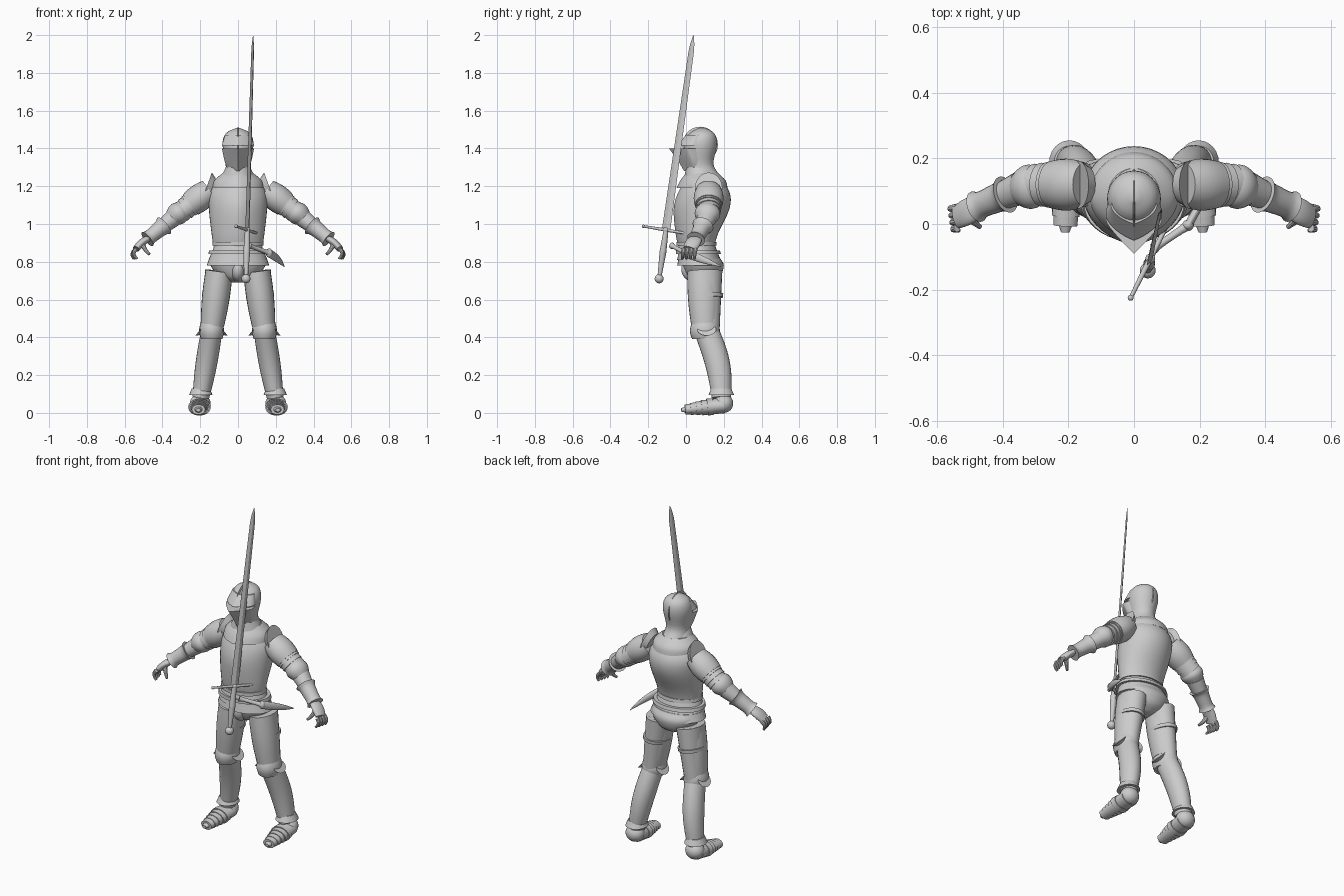
import bpy, bmesh, math
from mathutils import Vector

if "Cube" in bpy.data.objects:
    bpy.data.objects.remove(bpy.data.objects["Cube"])

GREY = (.6, .6, .6, 1)
steel = bpy.data.materials.new("steel grey")
steel.use_nodes = True
steel.diffuse_color = GREY
steel.node_tree.nodes["Principled BSDF"].inputs["Base Color"].default_value = GREY

ACROSS, ALONG, UP = Vector((1, 0, 0)), Vector((0, 1, 0)), Vector((0, 0, 1))
ORIGIN = Vector((0, 0, 0))


def finish(name, bm, mirror):
    """Turn a bmesh into a smooth shaded part, optionally mirrored to the other side."""
    bmesh.ops.recalc_face_normals(bm, faces=bm.faces)
    mesh = bpy.data.meshes.new(name)
    bm.to_mesh(mesh)
    bm.free()
    mesh.materials.append(steel)
    part = bpy.data.objects.new(name, mesh)
    bpy.context.collection.objects.link(part)
    if mirror:
        part.modifiers.new("Mirror", "MIRROR")
    bpy.ops.object.select_all(action="DESELECT")
    part.select_set(True)
    bpy.context.view_layer.objects.active = part
    bpy.ops.object.shade_smooth_by_angle(angle=math.radians(30))


def skin(name, rings, mirror):
    """Join rings of points into a closed surface."""
    bm = bmesh.new()
    loops = [[bm.verts.new(point) for point in ring] for ring in rings]
    for low, high in zip(loops, loops[1:]):
        for i in range(len(low)):
            bm.faces.new((low[i - 1], low[i], high[i], high[i - 1]))
    bm.faces.new(loops[0])
    bm.faces.new(loops[-1])
    finish(name, bm, mirror)


def blend(rows, steps=4):
    """Smooth spline through a few rows of values."""
    rows = [Vector(row) for row in rows]
    result = []
    for i in range(len(rows) - 1):
        before, a, b, after = rows[max(i - 1, 0)], rows[i], rows[i + 1], rows[min(i + 2, len(rows) - 1)]
        for step in range(steps):
            t = step / steps
            slope_a, slope_b = (b - before) / 2, (after - a) / 2
            ease = t * t * (3 - 2 * t)
            result.append(a.lerp(b, ease) + slope_a * t * (1 - t) ** 2 - slope_b * t * t * (1 - t))
    return result + [rows[-1]]


def body(name, *rows, keel=0, sides=36):
    """Level rings from rows of height, half width, front y and back y; keel sharpens the front."""
    rings = []
    for z, width, front, back in blend(rows):
        ring = []
        for i in range(sides):
            turn = math.tau * i / sides
            c, s = math.cos(turn), math.sin(turn)
            if s > 0:
                s += keel * (1 - abs(c) - s)
            ring.append((width * c, (front + back) / 2 - (back - front) / 2 * s, z))
        rings.append(ring)
    skin(name, rings, False)


def tube(name, start, end, first, last, bulge=0, flare=0, flat=1, bow=ORIGIN, ref=ALONG,
         mirror=True, sides=24, steps=10):
    """Tapered plate between two points; flat scales the radius square to ref."""
    path, radii = [], []
    for i in range(steps + 1):
        t = i / steps
        arch = math.sin(math.pi * t)
        path.append(start.lerp(end, t) + bow * arch)
        radii.append(first + (last - first) * t + bulge * arch + flare * abs(2 * t - 1) ** 5)
    rings = []
    for i, (centre, radius) in enumerate(zip(path, radii)):
        axis = (path[min(i + 1, steps)] - path[max(i - 1, 0)]).normalized()
        u = (ref - axis * ref.dot(axis)).normalized()
        v = axis.cross(u) * flat
        turns = [math.tau * k / sides for k in range(sides)]
        rings.append([centre + (u * math.cos(a) + v * math.sin(a)) * radius for a in turns])
    skin(name, rings, mirror)


def ball(name, centre, size, mirror=False):
    """Stretched sphere."""
    bm = bmesh.new()
    bmesh.ops.create_uvsphere(bm, u_segments=24, v_segments=16, radius=1)
    bmesh.ops.scale(bm, vec=size, verts=bm.verts)
    bmesh.ops.translate(bm, vec=centre, verts=bm.verts)
    finish(name, bm, mirror)


# Helmet: skull, comb, pointed visor and brow above the eye slit
body("helmet_skull", (1.27, .07, 0, .17), (1.32, .065, 0, .145), (1.42, .082, -.01, .163),
     (1.48, .064, .02, .15), (1.508, .01, .07, .1))
ball("helmet_comb", (0, .075, 1.42), (.006, .094, .095))
body("visor", (1.28, .05, -.01, .11), (1.33, .07, -.04, .11), (1.4, .085, -.09, .11), keel=.8)
body("visor_brow", (1.415, .086, -.05, .11), (1.47, .07, 0, .11), keel=.4)

# Gorget and cuirass
body("gorget_neck", (1.23, .1, -.01, .18), (1.3, .064, 0, .14))
body("gorget_bib", (1.19, .136, -.05, .22), (1.23, .126, -.03, .21), (1.27, .08, 0, .17), keel=.2)
body("cuirass", (.88, .13, -.04, .15), (.95, .14, -.055, .17), (1.08, .154, -.065, .23),
     (1.17, .148, -.04, .23), (1.25, .09, .01, .17), keel=.2)

# Waist: belts, overlapping skirt lames, hips and codpiece
body("belt", (.885, .136, -.05, .163), (.905, .134, -.05, .16))
body("dagger_belt", (.84, .158, -.054, .185), (.86, .153, -.053, .18))
for lame in range(3):
    low, spread = .84 - lame * .03, lame * .012
    body(f"skirt_lame_{lame + 1}", (low, .142 + spread, -.047, .17 + spread),
         (low + .045, .126 + spread, -.038, .155 + spread))
body("hips", (.69, .03, .05, .13), (.72, .1, .01, .18), (.78, .145, -.015, .2), (.82, .145, -.02, .18))
ball("codpiece", (0, .04, .76), (.04, .065, .065))

# Legs: thigh, front plate, strap, knee cop with wings, shin
hip, knee, ankle = Vector((.1, .1, .75)), Vector((.14, .11, .43)), Vector((.197, .187, .08))
forward = ALONG * -.01
tube("thigh", hip, knee, .074, .054, flat=1.25, ref=ACROSS)
tube("thigh_plate", hip + forward, hip.lerp(knee, .9) + forward, .072, .062, bulge=.006, flat=1.15, ref=ACROSS)
tube("thigh_strap", hip.lerp(knee, .38), hip.lerp(knee, .44), .075, .073, flat=1.25, ref=ACROSS)
tube("knee_cop", knee + UP * .05 + forward, knee - UP * .04 + forward, .056, .056,
     bulge=.01, flat=1.2, ref=ACROSS)
for side, offset in (("outer", .06), ("inner", -.06)):
    tube(f"knee_wing_{side}", knee + ACROSS * offset * .8, knee + ACROSS * offset + UP * .01, .03, .05, flat=.8)
tube("shin", knee, ankle, .056, .044, bulge=.007, flat=1.15, bow=ALONG * .02, ref=ACROSS)
tube("ankle_cuff", ankle + UP * .05, ankle + UP * .015, .047, .062, flat=1.1, ref=ACROSS)

# Armoured shoes: heel, pointed toe and overlapping lames
heel, toe = Vector((.2, .2, .04)), Vector((.21, -.025, .015))
ball("shoe_heel", heel + UP * .01, (.055, .05, .05), mirror=True)
tube("shoe", heel, toe, .056, .013, bulge=.012, flat=.75, ref=ACROSS)
for lame in range(5):
    t = .25 + lame * .13
    tube(f"shoe_lame_{lame + 1}", heel.lerp(toe, t), heel.lerp(toe, t + .14), .058 - lame * .005,
         .06 - lame * .006, flat=.75, ref=ACROSS, steps=2)

# Arms: sleeve, shoulder plates, elbow cop and forearm
shoulder, elbow, wrist = Vector((.15, .12, 1.18)), Vector((.32, .12, 1.05)), Vector((.48, .053, .92))
tube("upper_arm", shoulder, elbow, .06, .045)
tube("forearm", elbow, wrist, .046, .03)
tube("shoulder_flange", shoulder - ACROSS * .01, shoulder + ACROSS * .018 + UP * .01, .055, .073, flat=1.2)
tube("shoulder_plate", shoulder, shoulder.lerp(elbow, .6), .066, .072, bulge=.01, flat=.92)
for lame in range(3):
    t = .5 + lame * .12
    tube(f"arm_lame_{lame + 1}", shoulder.lerp(elbow, t), shoulder.lerp(elbow, t + .16),
         .066 - lame * .003, .07 - lame * .003, flat=.9, steps=2)
tube("elbow_cop", shoulder.lerp(elbow, .8), elbow.lerp(wrist, .2), .052, .048, bulge=.018, flat=.88, bow=UP * .004)
tube("forearm_plate", elbow.lerp(wrist, .15), elbow.lerp(wrist, .6), .052, .04, flat=.92)

# Gauntlets: flared cuff, hand and curled fingers
tube("gauntlet_cuff", elbow.lerp(wrist, .45), wrist, .047, .038, flare=.011, flat=.95)
knuckles = Vector((.54, .02, .868))
tube("hand", wrist, knuckles, .034, .035, bulge=.006, flat=.5, bow=UP * .006)
for finger in range(4):
    spot = knuckles + ALONG * (.03 - finger * .021)
    tip = spot + Vector((.012 - finger * .006, -.006, -.052))
    tube(f"finger_{finger + 1}", spot, tip, .012, .007, bow=ACROSS * .014, sides=10)
thumb_root = Vector((.505, .02, .89))
tube("thumb", thumb_root, thumb_root + Vector((-.036, -.03, -.05)), .014, .007, bow=UP * -.006, sides=10)

# Sword: every part lies on one slanted axis, with the edge facing along the guard
pommel, point = Vector((.042, -.142, .71)), Vector((.08, .04, 2))
edge = Vector((.12, .24, -.04)).normalized()
hub, shoulder_of_point = pommel.lerp(point, .2), pommel.lerp(point, .93)
middle = pommel.lerp(hub, .55)
tube("sword_blade", hub, shoulder_of_point, .025, .016, flat=.3, ref=edge, mirror=False, sides=4)
tube("sword_point", shoulder_of_point, point, .016, .001, bulge=.003, flat=.3, ref=edge, mirror=False, sides=4)
tube("sword_lower_grip", pommel, middle, .01, .018, ref=edge, mirror=False)
tube("sword_upper_grip", middle, hub, .018, .013, ref=edge, mirror=False)
ball("sword_pommel", pommel, (.024, .024, .024))
ball("sword_hub", hub, (.015, .015, .015))
for side, reach in (("front", -.135), ("back", .135)):
    quillon = hub + edge * reach
    tube(f"sword_guard_{side}", hub, quillon, .009, .006, ref=UP, mirror=False, sides=12)
    ball(f"sword_guard_knob_{side}", quillon, (.009, .009, .009))

# Dagger slung on the left hip
hilt, dagger_tip = Vector((.06, -.075, .885)), Vector((.245, .185, .775))
throat = hilt.lerp(dagger_tip, .35) + Vector((.04, -.02, 0))
tube("dagger_grip", hilt, throat, .011, .012, flare=.006, ref=UP, mirror=False)
tube("dagger_sheath", throat, dagger_tip, .023, .002, bulge=.006, flat=.55, bow=ACROSS * .01, ref=UP, mirror=False)
ball("dagger_guard", throat, (.018, .016, .024))
